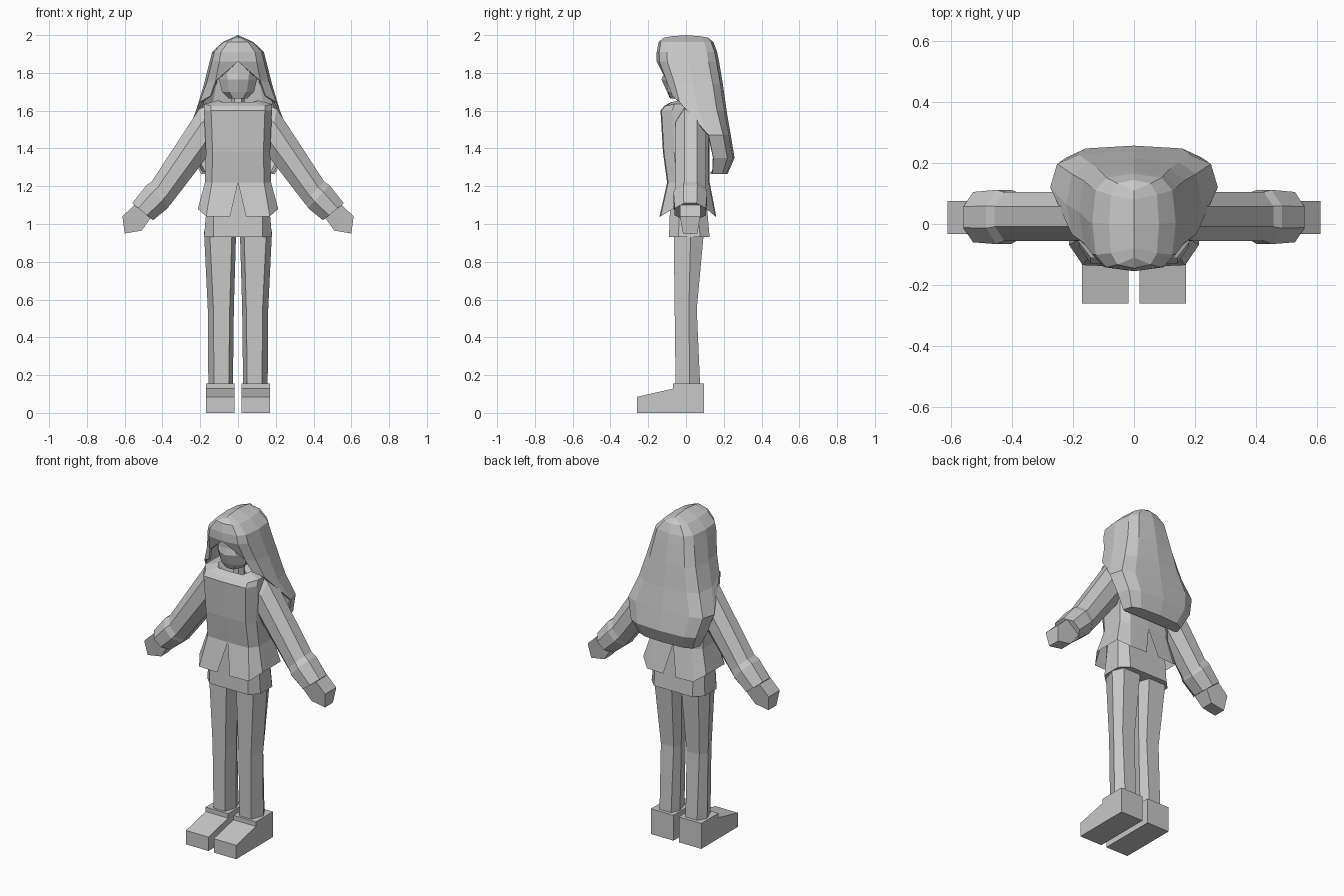
import bpy, bmesh, math
from mathutils import Vector

if "Cube" in bpy.data.objects:
    bpy.data.objects.remove(bpy.data.objects["Cube"])

grey = bpy.data.materials.new("plain_grey")
grey.diffuse_color = (0.58, 0.58, 0.58, 1)
grey.use_nodes = True
grey.node_tree.nodes["Principled BSDF"].inputs["Base Color"].default_value = grey.diffuse_color


def finish(name, bm, thickness=0):
    bmesh.ops.remove_doubles(bm, verts=bm.verts, dist=0.0008)
    bmesh.ops.recalc_face_normals(bm, faces=bm.faces)
    me = bpy.data.meshes.new(name)
    bm.to_mesh(me)
    bm.free()
    me.materials.append(grey)
    ob = bpy.data.objects.new(name, me)
    bpy.context.collection.objects.link(ob)
    if thickness:
        mod = ob.modifiers.new("thickness", 'SOLIDIFY')
        mod.thickness = thickness
        mod.offset = -1
    return ob


def half_loft(name, rows, thickness=0):
    """Skin rows of points for the +x half and mirror them; None leaves a gap."""
    bm = bmesh.new()
    for s in (1, -1):
        grid = [[bm.verts.new((s * p[0], p[1], p[2])) if p else None for p in r] for r in rows]
        for a, b in zip(grid, grid[1:]):
            for i in range(len(a) - 1):
                q = [v for v in (a[i], a[i + 1], b[i + 1], b[i]) if v]
                if len(q) > 2:
                    bm.faces.new(q)
    return finish(name, bm, thickness)


def tube(name, rings):
    """Capped skin through closed rings."""
    bm = bmesh.new()
    vs = [[bm.verts.new(p) for p in r] for r in rings]
    n = len(vs[0])
    for a, b in zip(vs, vs[1:]):
        for i in range(n):
            bm.faces.new((a[i], a[(i + 1) % n], b[(i + 1) % n], b[i]))
    bm.faces.new(vs[0][::-1])
    bm.faces.new(vs[-1])
    return finish(name, bm)


def jacket_row(z, front, back, wide, gap=0, rise=0):
    """Half of a chamfered box outline."""
    depth = back - front
    xf, ys, yb = wide * 0.79, front + depth * 0.24, back - depth * 0.17
    return [(gap, front, z), (xf, front + 0.005, z), (wide, ys, z + rise), (wide, yb, z + rise),
            (wide * 0.73, back - 0.005, z), (gap, back, z)]


# Jacket with open collar and flared hem, split at front and back
half_loft("jacket", [
    jacket_row(1.59, -0.045, 0.06, 0.045),
    jacket_row(1.645, -0.08, 0.095, 0.105, rise=0.01),
    jacket_row(1.625, -0.115, 0.11, 0.18, rise=0.01),
    jacket_row(1.60, -0.135, 0.12, 0.18),
    jacket_row(1.38, -0.122, 0.125, 0.17),
    jacket_row(1.22, -0.10, 0.125, 0.175),
    jacket_row(1.04, -0.14, 0.16, 0.213, gap=0.042, rise=0.04),
])

# Hips
tube("hips", [[(sx * x, y, z) for sx, x, y in (
    (-1, 0.13, f), (1, 0.13, f), (1, w, f + 0.05), (1, w, b - 0.05),
    (1, 0.13, b), (-1, 0.13, b), (-1, w, b - 0.05), (-1, w, f + 0.05))]
    for z, w, f, b in ((0.93, 0.18, -0.09, 0.125), (1.22, 0.155, -0.08, 0.1))])

# Neck
tube("neck", [[(0.035 * math.cos(a * math.pi / 3), 0.01 + 0.035 * math.sin(a * math.pi / 3), z)
               for a in range(6)] for z in (1.56, 1.72)])


# Head with small nose and receding chin
def head_row(z, nose, w):
    f = max(nose, -0.11)
    return [(0, nose, z), (w * 0.55, f + 0.005, z), (w, f + 0.05, z), (w, 0.07, z), (0, 0.11, z)]


half_loft("head", [
    head_row(1.667, 0.0, 0.0),
    head_row(1.665, -0.085, 0.05),
    head_row(1.70, -0.10, 0.085),
    head_row(1.765, -0.13, 0.10),
    head_row(1.80, -0.115, 0.105),
    head_row(1.90, -0.115, 0.105),
])


def hair_row(z, wide, centre, depth, lift=0, start=0):
    """Half of a rounded box outline from front to back, raised towards the front."""
    row = [None] * start
    for k in range(start, 7):
        a = math.radians(-90 + 30 * k)
        c, s = max(0, math.cos(a)), math.sin(a)
        y = centre + depth * math.copysign(abs(s) ** 0.6, s)
        row.append((wide * c ** 0.6 if k < 6 else 0, y, z + lift * max(0, -s)))
    return row


# Long hair: ridge, crown, fringe band, side locks, back sheet, tucked end
half_loft("hair", [
    [(0, y, z + 0.015 * (1 - (y / 0.12) ** 2)) for x, y, z in hair_row(1.985, 0, 0, 0.12)],
    hair_row(1.963, 0.082, 0.0, 0.145),
    hair_row(1.91, 0.137, 0.005, 0.16),
    hair_row(1.86, 0.15, 0.01, 0.165),
    hair_row(1.74, 0.18, 0.04, 0.155, lift=0.02, start=1),
    hair_row(1.60, 0.222, 0.065, 0.15, lift=0.09, start=1),
    hair_row(1.47, 0.275, 0.12, 0.117, start=3),
    hair_row(1.35, 0.24, 0.145, 0.112, start=3),
    hair_row(1.265, 0.195, 0.14, 0.08, start=3),
    hair_row(1.265, 0.17, 0.13, 0.006, start=3),
], thickness=0.012)


def arm_ring(s, upper, lower, y0, y1):
    """Octagon spanning an upper and lower point in the xz plane."""
    u, l = Vector((upper[0], 0, upper[1])), Vector((lower[0], 0, lower[1]))
    c, h, ring = (u + l) / 2, (u - l) / 2, []
    for k in range(8):
        a = math.pi / 4 * (k + 0.5)
        p = c + h * (math.cos(a) / math.cos(math.pi / 8))
        y = (y0 + y1) / 2 + (y1 - y0) / 2 * math.sin(a) / math.cos(math.pi / 8)
        ring.append((s * p.x, y, p.z))
    return ring


for s, side in ((1, "left"), (-1, "right")):
    # Sleeve and cuff
    tube(side + "_sleeve", [arm_ring(s, *r) for r in (
        ((0.13, 1.64), (0.13, 1.40), -0.045, 0.095),
        ((0.205, 1.61), (0.16, 1.36), -0.055, 0.105),
        ((0.465, 1.212), (0.36, 1.10), -0.055, 0.105))])
    tube(side + "_cuff", [arm_ring(s, *r) for r in (
        ((0.455, 1.225), (0.355, 1.115), -0.055, 0.105),
        ((0.485, 1.205), (0.37, 1.085), -0.066, 0.112),
        ((0.56, 1.11), (0.45, 1.02), -0.06, 0.105))])

    # Hand
    hand = ((0.55, 1.10), (0.46, 1.035), (0.51, 0.965), (0.60, 0.95), (0.612, 1.04))
    tube(side + "_hand", [[(s * x, 0.022 + d * (0.038 if z < 0.98 else 0.054), z) for x, z in hand]
                          for d in (-1, 1)])

    # Trouser leg, six sided
    tube(side + "_leg", [[(s * x, y, z) for x, y in (
        (xi + 0.022, f), (xo - 0.03, f), (xo, m), (xo - 0.03, b), (xi + 0.022, b), (xi, m))]
        for z, xi, xo, f, m, b in (
            (0.14, 0.027, 0.157, -0.055, 0.02, 0.075),
            (0.55, 0.022, 0.16, -0.06, 0.015, 0.057),
            (0.96, 0.010, 0.18, -0.065, 0.025, 0.095))])

    # Wedge shoe
    shoe = ((-0.26, 0), (0.095, 0), (0.095, 0.155), (-0.07, 0.155), (-0.07, 0.128), (-0.26, 0.085))
    tube(side + "_shoe", [[(s * x, y, z) for y, z in shoe] for x in (0.018, 0.17)])
